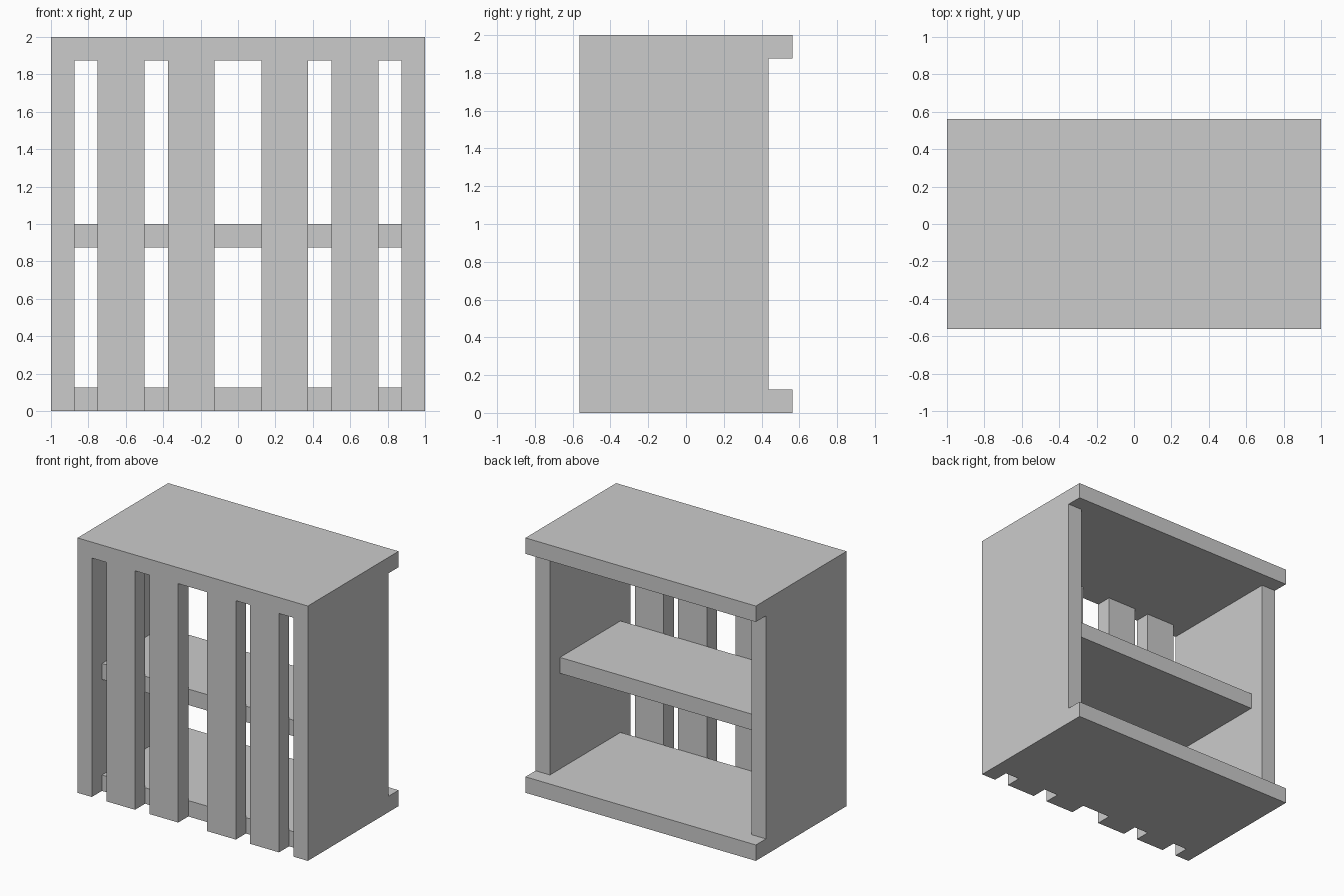
import bpy
import bmesh

if "Cube" in bpy.data.objects:
    bpy.data.objects.remove(bpy.data.objects["Cube"])

T = 0.125            # board thickness
W, D, H = 2.0, 1.125, 2.0
FRONT, BACK = -D / 2, D / 2


def box(name, x, y, z):
    """Axis-aligned board from (min, max) ranges."""
    bm = bmesh.new()
    bmesh.ops.create_cube(bm, size=1)
    for v in bm.verts:
        for i, (lo, hi) in enumerate((x, y, z)):
            v.co[i] = hi if v.co[i] > 0 else lo
    mesh = bpy.data.meshes.new(name)
    bm.to_mesh(mesh)
    bm.free()
    obj = bpy.data.objects.new(name, mesh)
    bpy.context.collection.objects.link(obj)
    return obj


inner_front = FRONT + T

# Horizontal boards: top and bottom overhang the sides at the back
box("top_board", (-W / 2, W / 2), (FRONT, BACK), (H - T, H))
box("bottom_board", (-W / 2, W / 2), (inner_front, BACK), (0, T))
box("middle_shelf", (-W / 2 + T, W / 2 - T), (inner_front, BACK - 2 * T), (H / 2 - T, H / 2))

# Mirrored side walls and front slats (inner, outer, and edge stile)
slats = {"inner_slat": (0.125, 0.375), "outer_slat": (0.5, 0.75), "edge_stile": (0.875, 1.0)}
for side, s in (("left", -1), ("right", 1)):
    box(f"{side}_wall", sorted((s * (W / 2 - T), s * W / 2)),
        (inner_front, BACK - T), (T, H - T))
    for name, (a, b) in slats.items():
        box(f"{side}_{name}", sorted((s * a, s * b)), (FRONT, inner_front), (0, H - T))
